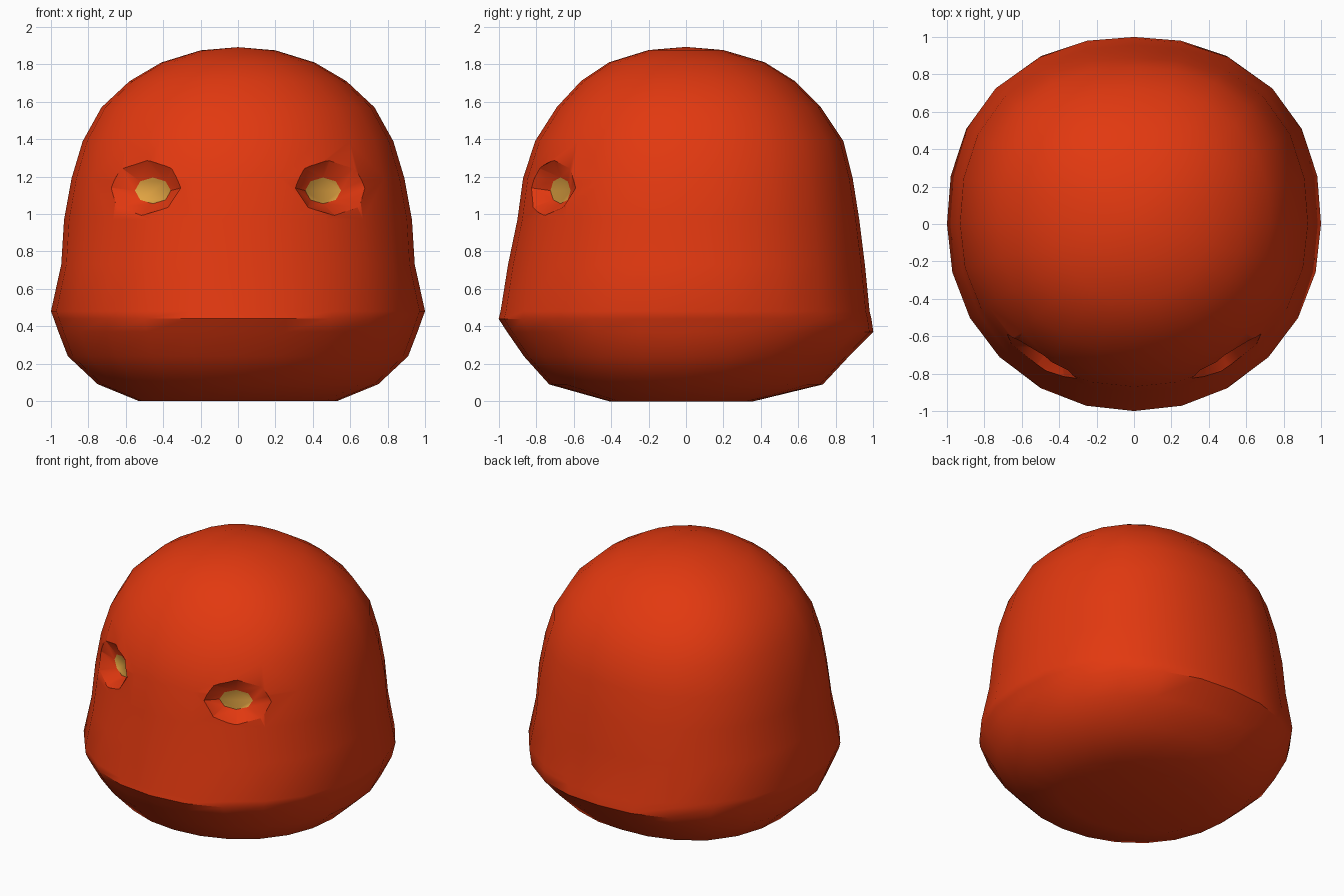
import bpy, bmesh, math
from mathutils import Vector
from mathutils.bvhtree import BVHTree

if "Cube" in bpy.data.objects:
    bpy.data.objects.remove(bpy.data.objects["Cube"])


def material(name, rgb):
    m = bpy.data.materials.new(name)
    m.diffuse_color = (*rgb, 1)
    m.use_nodes = True
    m.node_tree.nodes["Principled BSDF"].inputs["Base Color"].default_value = m.diffuse_color
    return m


MATS = [material("orange_red", (0.76, 0.040, 0.005)),
        material("amber", (0.75, 0.37, 0.055))]


def make_object(name, bm):
    bmesh.ops.recalc_face_normals(bm, faces=bm.faces)
    me = bpy.data.meshes.new(name)
    bm.to_mesh(me)
    for m in MATS:
        me.materials.append(m)
    ob = bpy.data.objects.new(name, me)
    bpy.context.collection.objects.link(ob)
    return ob


def bridge(bm, a, b, mat=0):
    n = len(a)
    for i in range(n):
        bm.faces.new((a[i], a[(i + 1) % n], b[(i + 1) % n], b[i])).material_index = mat


# Body: rounded rings of (height, half width, front depth, back depth)
PROFILE = [(0, .53, .41, .36), (.09, .75, .73, .73), (.24, .91, .865, .87),
           (.37, .96, .955, 1.0), (.44, .985, 1.0, .99), (.48, 1.0, .99, .98),
           (.73, .945, .95, .955), (.97, .93, .90, .925), (1.19, .89, .87, .89),
           (1.39, .83, .805, .84), (1.57, .73, .69, .72), (1.71, .58, .56, .58),
           (1.81, .41, .41, .42), (1.875, .2, .2, .2)]
SIDES = 24


def body_ring(bm, z, w, front, back):
    ring = []
    for i in range(SIDES):
        a = math.tau * i / SIDES
        c, s = math.cos(a), math.sin(a)
        n = 2.3 if s > 0 else 2.1          # the back is a little squarer
        r = (abs(c) ** n + abs(s) ** n) ** (-1 / n)
        ring.append(bm.verts.new((w * r * c, (back if s > 0 else front) * r * s, z)))
    return ring


bm = bmesh.new()
rings = [body_ring(bm, *p) for p in PROFILE]
for a, b in zip(rings, rings[1:]):
    bridge(bm, a, b)
bm.faces.new(rings[0])
crown = bm.verts.new((0, 0, 1.892))
for i in range(SIDES):
    bm.faces.new((rings[-1][i], rings[-1][(i + 1) % SIDES], crown))
bmesh.ops.recalc_face_normals(bm, faces=bm.faces)
tree = BVHTree.FromBMesh(bm)
body = make_object("body", bm)

# Eye sockets: tapered octagonal pits whose floor is the amber eye
for side in (-1, 1):
    out = Vector((side * .49, -.87, 0)).normalized()
    across = Vector((-out.y, out.x, 0))
    up = Vector((0, 0, 1))
    cb = bmesh.new()
    floor, rim, outer = [], [], []
    for i in range(8):
        a = math.tau * i / 8
        c, s = math.cos(a), math.sin(a)
        floor.append(cb.verts.new(Vector((side * .455, -.67, 1.125))
                                  + across * .11 * c + up * .07 * s))
        start = Vector((side * .505, -.73, 1.14)) + across * .225 * c + up * .15 * s + out
        hit = tree.ray_cast(start, -out)[0]
        rim.append(cb.verts.new(hit + out * .004))
        outer.append(cb.verts.new(hit + out * .3))
    bridge(cb, floor, rim)
    bridge(cb, rim, outer)
    cb.faces.new(floor).material_index = 1
    cb.faces.new(outer)
    cutter = make_object("socket_cutter", cb)
    cutter.hide_render = True
    cutter.hide_set(True)
    mod = body.modifiers.new("socket", 'BOOLEAN')
    mod.operation = 'DIFFERENCE'
    mod.solver = 'EXACT'
    mod.object = cutter

# Apply the cuts, remove the cutters and smooth the body
mesh = bpy.data.meshes.new_from_object(
    body.evaluated_get(bpy.context.evaluated_depsgraph_get()))
body.modifiers.clear()
body.data = mesh
for ob in [o for o in bpy.data.objects if o.name.startswith("socket_cutter")]:
    bpy.data.objects.remove(ob)
bpy.context.view_layer.objects.active = body
body.select_set(True)
bpy.ops.object.shade_smooth_by_angle(angle=math.radians(40))
